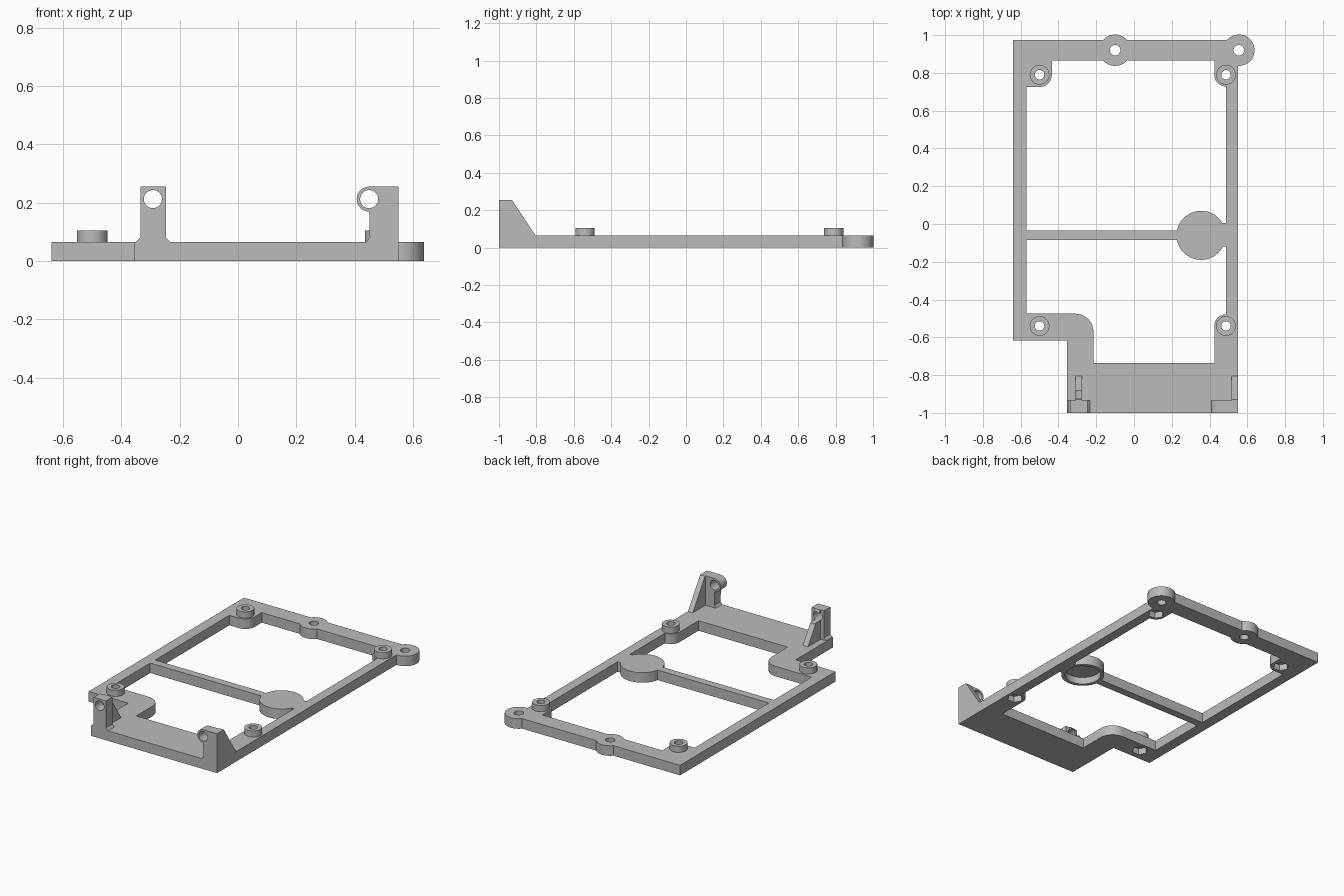
import bpy
import bmesh
from math import cos, sin, radians, tau
from mathutils import Matrix

cube = bpy.data.objects.get("Cube")
if cube:
    bpy.data.objects.remove(cube, do_unlink=True)

grey = bpy.data.materials.new("plain grey")
grey.use_nodes = True
colour = (0.5, 0.5, 0.5, 1)
grey.diffuse_color = colour
grey.node_tree.nodes["Principled BSDF"].inputs["Base Color"].default_value = colour

T = 0.065      # plate thickness
PEG_TOP = 0.105


def arc(cx, cy, r, start, end, n=12):
    angles = [radians(start + (end - start) * i / n) for i in range(n + 1)]
    return [(cx + r * cos(a), cy + r * sin(a)) for a in angles]


def prism(name, points, low, high, axis="Z"):
    """Extrude a flat profile along Z (xy), Y (xz) or X (yz)."""
    place = {"Z": lambda u, v, w: (u, v, w),
             "Y": lambda u, v, w: (u, w, v),
             "X": lambda u, v, w: (w, u, v)}[axis]
    bm = bmesh.new()
    a = [bm.verts.new(place(u, v, low)) for u, v in points]
    b = [bm.verts.new(place(u, v, high)) for u, v in points]
    bm.faces.new(a)
    bm.faces.new(b)
    for i in range(len(a)):
        j = (i + 1) % len(a)
        bm.faces.new((a[i], a[j], b[j], b[i]))
    bmesh.ops.recalc_face_normals(bm, faces=bm.faces)
    mesh = bpy.data.meshes.new(name)
    bm.to_mesh(mesh)
    bm.free()
    mesh.materials.append(grey)
    obj = bpy.data.objects.new(name, mesh)
    bpy.context.collection.objects.link(obj)
    return obj


def disc(name, x, y, r, low, high, axis="Z", sides=48):
    ring = arc(x, y, r, 0, 360, sides)[:-1]
    return prism(name, ring, low, high, axis)


def box(name, x0, x1, y0, y1, z0, z1):
    return prism(name, [(x0, y0), (x1, y0), (x1, y1), (x0, y1)], z0, z1)


def combine(target, tool, operation):
    """Apply one boolean and discard the tool."""
    bpy.context.view_layer.objects.active = target
    mod = target.modifiers.new("join", "BOOLEAN")
    mod.operation = operation
    mod.solver = "EXACT"
    mod.object = tool
    bpy.ops.object.modifier_apply(modifier=mod.name)
    bpy.data.objects.remove(tool, do_unlink=True)


def add(target, tool):
    combine(target, tool, "UNION")


def cut(target, tool):
    combine(target, tool, "DIFFERENCE")


# Frame plate with a stepped front corner
frame = prism("frame", [(-0.64, -0.617), (-0.355, -0.617), (-0.355, -1),
                        (0.55, -1), (0.55, 0.975), (-0.64, 0.975)], 0, T)

# Large opening that leaves rounded corner pads
opening = [(-0.215, -0.735), (0.425, -0.735)]
opening += arc(0.487, -0.54, 0.062, 180, 90)
opening += arc(0.487, 0.79, 0.062, 270, 180)
opening += [(0.425, 0.865), (-0.435, 0.865)]
opening += arc(-0.5, 0.79, 0.065, 0, -90)
opening += [(-0.57, 0.725), (-0.57, -0.475)]
opening += arc(-0.31, -0.57, 0.095, 90, 0)
cut(frame, prism("opening_cutter", opening, -0.1, 0.2))

# Cross bar, round pad and its link to the right rail
add(frame, box("cross_bar", -0.6, 0.27, -0.085, -0.035, 0, T))
add(frame, disc("round_pad", 0.355, -0.06, 0.13, 0, T))
add(frame, box("pad_link", 0.44, 0.52, -0.12, 0.005, 0, T))
cut(frame, disc("recess_cutter", 0.355, -0.06, 0.108, -0.1, 0.045))

# Screw lugs on the back rail
for x in (-0.1, 0.555):
    add(frame, disc("lug", x, 0.92, 0.083, 0, T))
    cut(frame, disc("lug_hole_cutter", x, 0.92, 0.028, -0.1, 0.2))

# Standoffs with through holes and nut pockets underneath
for x in (-0.5, 0.487):
    for y in (-0.54, 0.79):
        add(frame, disc("standoff", x, y, 0.052, 0.03, PEG_TOP))
        cut(frame, disc("screw_cutter", x, y, 0.025, -0.1, 0.2))
        cut(frame, disc("nut_cutter", x, y, 0.048, -0.1, 0.04, sides=6))

# Upright brackets, each a pierced front post with a sloped rib behind
left_post = [(-0.35, T), (-0.335, 0.08), (-0.335, 0.255),
             (-0.247, 0.255), (-0.247, 0.08), (-0.232, T),
             (-0.232, 0.03), (-0.35, 0.03)]
right_post = [(0.44, 0.03), (0.55, 0.03), (0.55, 0.255)]
right_post += arc(0.45, 0.212, 0.043, 90, 270)
right_post += [(0.452, 0.08), (0.44, T)]
rib = [(-0.96, 0.03), (-0.96, 0.255), (-0.93, 0.255),
       (-0.805, T), (-0.805, 0.03)]
for name, post, hole_x, rib_x0, rib_x1 in (
        ("right_bracket", left_post, -0.292, -0.311, -0.274),
        ("left_bracket", right_post, 0.45, 0.515, 0.55)):
    bracket = prism(name, post, -1, -0.935, "Y")
    add(bracket, prism("rib", rib, rib_x0, rib_x1, "X"))
    cut(bracket, disc("hole_cutter", hole_x, 0.212, 0.031, -1.1, -0.7, "Y"))
    add(frame, bracket)

# Smooth the round walls and keep the edges crisp
frame.select_set(True)
bpy.context.view_layer.objects.active = frame
bpy.ops.object.shade_smooth_by_angle(angle=radians(30))
